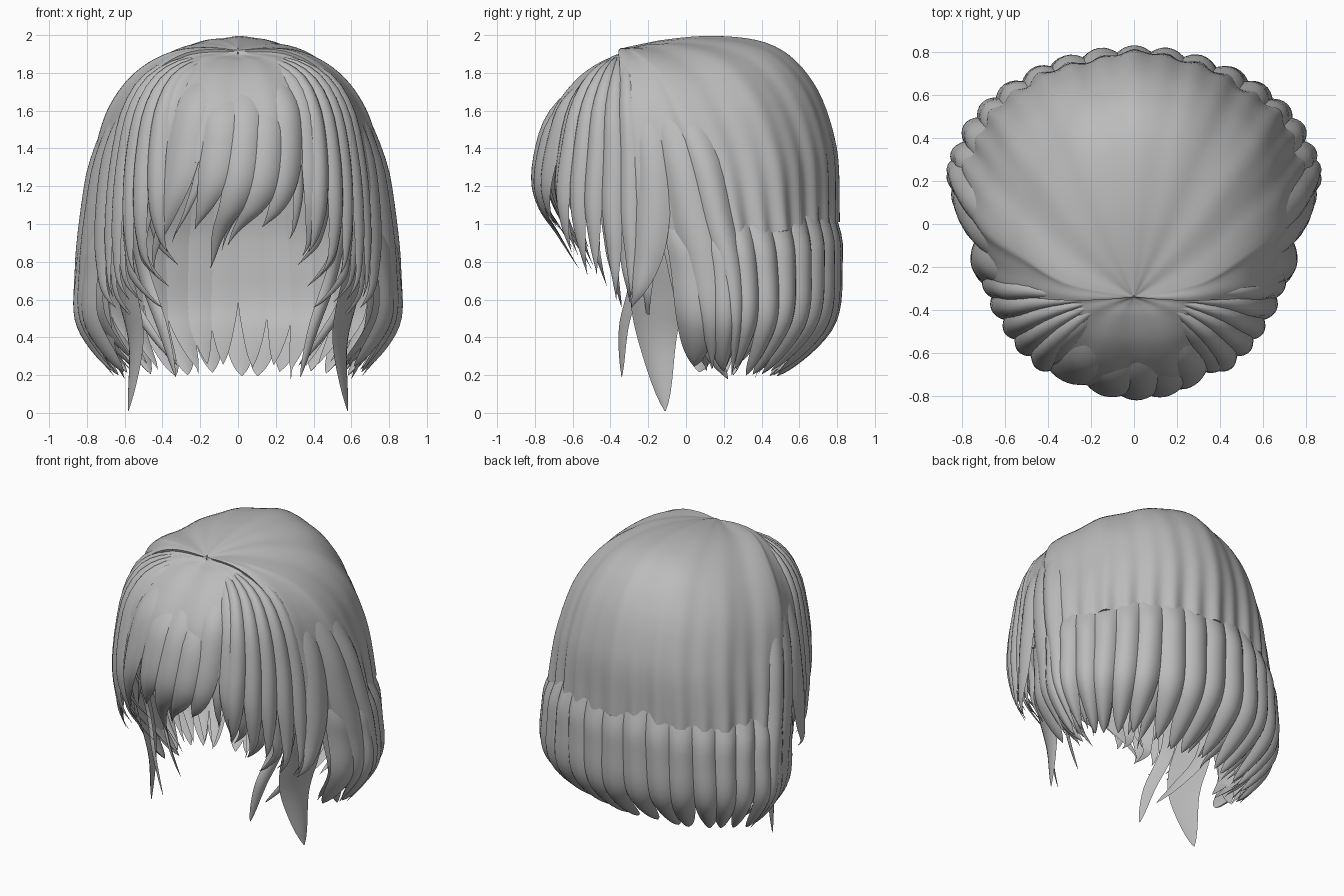
import bpy, bmesh, random
from math import sin, cos, radians, pi
from mathutils import Vector

random.seed(4)
if "Cube" in bpy.data.objects:
    bpy.data.objects.remove(bpy.data.objects["Cube"])

grey = bpy.data.materials.new("hair_grey")
grey.use_nodes = True
grey.diffuse_color = (0.5, 0.5, 0.5, 1)
grey.node_tree.nodes["Principled BSDF"].inputs["Base Color"].default_value = (0.5, 0.5, 0.5, 1)

# Head shape rings, crown to tips: side x, centre y, side z, back y, back z, front y, front z
RINGS = [
    (0.00, -.34, 1.92, -.34, 1.93, -.34, 1.90),
    (0.30, -.28, 1.91, 0.10, 1.98, -.44, 1.87),
    (0.52, -.15, 1.80, 0.45, 1.93, -.58, 1.78),
    (0.67, -.05, 1.60, 0.66, 1.73, -.71, 1.62),
    (0.75, 0.05, 1.32, 0.77, 1.42, -.78, 1.42),
    (0.80, 0.12, 1.02, 0.79, 1.10, -.81, 1.23),
    (0.83, 0.18, 0.75, 0.80, 0.80, -.78, 1.08),
    (0.83, 0.20, 0.47, 0.76, 0.47, -.71, 0.95),
    (0.66, 0.20, 0.20, 0.50, 0.19, -.62, 0.78),
]


def spline(rows, t):
    """Smooth curve through rows at parameter t."""
    last = len(rows) - 1
    i = max(0, min(int(t), last - 1))
    f = t - i
    a, b, c, d = (rows[max(0, min(last, j))] for j in range(i - 1, i + 3))
    return [q + .5 * f * (r - p + f * (2 * p - 5 * q + 4 * r - s + f * (3 * (q - r) + s - p)))
            for p, q, r, s in zip(a, b, c, d)]


def head(a, t):
    """Point on the head at direction a (degrees) and distance t from the crown."""
    x, cy, z, by, bz, fy, fz = spline(RINGS, t)
    s, c = sin(radians(a)), cos(radians(a))
    ey, ez = (by, bz) if s > 0 else (fy, fz)
    if s < 0:  # the hair narrows in front of the ears
        c *= 1 + .4 * s * (1 + s) ** 2
    return Vector((x * c, cy + abs(s) * (ey - cy), z + s * s * (ez - z)))


def outward(a, t):
    t = max(t, .6)
    n = (head(a + 1, t) - head(a - 1, t)).cross(head(a, t + .05) - head(a, t - .05)).normalized()
    return n if n.dot(head(a, t) - Vector((0, 0, 1))) > 0 else -n


def skin(bm, rows):
    """Close a list of equal loops into a solid."""
    loops = [[bm.verts.new(p) for p in row] for row in rows]
    k = len(loops[0])
    for lo, hi in zip(loops, loops[1:]):
        for j in range(k):
            bm.faces.new((lo[j], lo[(j + 1) % k], hi[(j + 1) % k], hi[j]))
    bm.faces.new(loops[0])
    bm.faces.new(loops[-1])


def lock(bm, a0, w, t0, t1, drift=0, bulge=.03, lift=0, inward=0, tip=3, n=24, m=8):
    """Tapered lock lying on the head, rising out of the shell and drifting towards its tip."""
    rows = []
    for i in range(n + 1):
        u = 1 - (1 - i / n) ** 1.3
        t = t0 + (t1 - t0) * u
        width = w * max(1 - u ** tip, .02)
        mid = a0 + drift * u ** 2.5
        swell = bulge * min(1, 3 * u + .05) * max(1 - u ** tip, .04)
        base = lift - .03 * max(0, 1 - 4 * u) - inward * u ** 3
        front, back = [], []
        for j in range(m + 1):
            s = 2 * j / m - 1
            a = mid + s * width
            p, no = head(a, t), outward(a, t)
            front.append(p + no * (base + swell * (1 - s * s)))
            if 0 < j < m:
                back.append(p + no * (base - .3 * swell * (1 - s * s)))
        rows.append(front + back[::-1])
    skin(bm, rows)


def cap(bm, a0, a1, t1, lift, n=34, m=190):
    """Thin shell over part of the head, its ripples growing into the locks below."""
    rows = []
    for i in range(n + 1):
        t = .03 + (t1 - .03) * i / n
        tuck = .015 * (i / n) ** 10
        outer, inner = [], []
        for j in range(m + 1):
            a = a0 + (a1 - a0) * j / m
            p, no = head(a, t), outward(a, t)
            v = radians(a - 90)
            ripple = (min(t / 3, 1) * .006 * (cos(13 * v) + cos(7.3 * v + 1))
                      + .014 * (t / 5.4) ** 4 * cos(2 * pi * (a + 9) / 11))
            h = lift * min(1, 2 * t) + ripple - tuck
            outer.append(p + no * h)
            inner.append(p + no * (h - .016))
        rows.append(outer + inner[::-1])
    skin(bm, rows)


def ribbon(bm, path, across, w, thick, n=24, m=8):
    """Free hanging lock along a path, widest in the middle and pointed at the end."""
    across = Vector(across).normalized()
    out = across.cross(Vector((0, 0, 1))).normalized()
    out = out if out.x > 0 else -out
    rows = []
    for i in range(n + 1):
        u = i / n
        c = Vector(spline(path, u * (len(path) - 1)))
        k = max((.45 + .55 * sin(pi * min(u * .9, .5))) * (1 - u ** 3.5), .02)
        front = [c + across * (w * k * s) + out * (thick * k * (1 - s * s))
                 for s in (2 * j / m - 1 for j in range(m + 1))]
        back = [c + across * (w * k * s) - out * (.2 * thick * k * (1 - s * s))
                for s in (2 * j / m - 1 for j in range(1, m))]
        rows.append(front + back[::-1])
    skin(bm, rows)


def finish(name, bm, mirrored=False):
    bmesh.ops.recalc_face_normals(bm, faces=bm.faces)
    me = bpy.data.meshes.new(name)
    bm.to_mesh(me)
    bm.free()
    ob = bpy.data.objects.new(name, me)
    bpy.context.collection.objects.link(ob)
    me.materials.append(grey)
    if mirrored:
        ob.modifiers.new("mirror", 'MIRROR').use_mirror_merge = False
    bpy.ops.object.select_all(action='DESELECT')
    ob.select_set(True)
    bpy.context.view_layer.objects.active = ob
    bpy.ops.object.shade_smooth_by_angle(angle=radians(50))


# Crown shell and the lower fringe shell tucked under its parting
bm = bmesh.new()
cap(bm, -27, 207, 5.3, .012)
finish("crown_shell", bm)
bm = bmesh.new()
cap(bm, -158, -22, 4.4, -.008, m=110)
finish("fringe_shell", bm)

# Back locks: broad outer row and slimmer inner row
bm = bmesh.new()
for i in range(19):
    lock(bm, -9 + 11 * i, 6.8, 4.6, 7.95 + random.uniform(-.1, .12), random.uniform(-3, 3),
         .045, -.015, .0, tip=9)
finish("back_locks", bm)
bm = bmesh.new()
for i in range(22):
    lock(bm, -12 + 9.7 * i, 6, 4.6, 8.05 + random.uniform(-.15, .1),
         random.uniform(-5, 5), .025, -.035, .06, tip=5)
finish("inner_back_locks", bm)

# Fringe: direction, width, start, length, sweep
bm = bmesh.new()
for a, w, t0, t1, drift in ((-125, 8, .4, 6.4, -4), (-111, 10, 1.2, 7.2, -14),
                            (-97, 9, 2.2, 6.7, -9), (-86, 8, 1.8, 8.0, -17),
                            (-76, 8, 2.2, 7.4, -18), (-66, 8, 1.4, 6.8, -15),
                            (-56, 7, .4, 7.2, -8)):
    lock(bm, a, w, t0, t1, drift, .035, -.015, .02, tip=2.4)
for a, t1, drift in ((-102, 6.9, -14), (-82, 7.6, -15), (-62, 7.0, -8)):
    lock(bm, a, 4, 1.5, t1, drift, .02, -.04, .02, tip=2)
finish("fringe_locks", bm)

# Face framing side locks in overlapping layers
bm = bmesh.new()
for i in range(5):
    a = -52 + 7.5 * i
    lock(bm, a, 5.5, .4, 7.0 + .3 * (i % 2), -11, .04, -.005, .0, tip=3.5)
    lock(bm, a + 4, 4.5, 1.5, 7.5 + .25 * (i % 3), -15, .025, -.035, .05, tip=3)
for a, t1, drift in ((-15, 7.2, -18), (-6, 7.8, 2), (4, 8.0, 4)):
    lock(bm, a, 6.5, 2.5, t1, drift, .04, .005, .0, tip=4)
finish("side_locks", bm, True)

# Long hanging locks and thin curling wisps in front of the ears
bm = bmesh.new()
ribbon(bm, [(.68, -.17, 1.3), (.66, -.17, .9), (.58, -.16, .6), (.54, -.15, .35), (.58, -.11, .01)],
       (.4, 1, 0), .16, .035)
ribbon(bm, [(.58, -.36, 1.1), (.50, -.27, .75), (.40, -.33, .45), (.33, -.34, .19)],
       (1, .9, 0), .05, .02)
ribbon(bm, [(.64, -.05, .9), (.56, -.02, .6), (.44, -.1, .4), (.32, -.16, .25)],
       (.8, 1, 0), .05, .02)
ribbon(bm, [(.72, .0, .9), (.70, .05, .6), (.66, .12, .35), (.6, .22, .18)],
       (.2, 1, 0), .07, .03)
finish("long_front_locks", bm, True)
